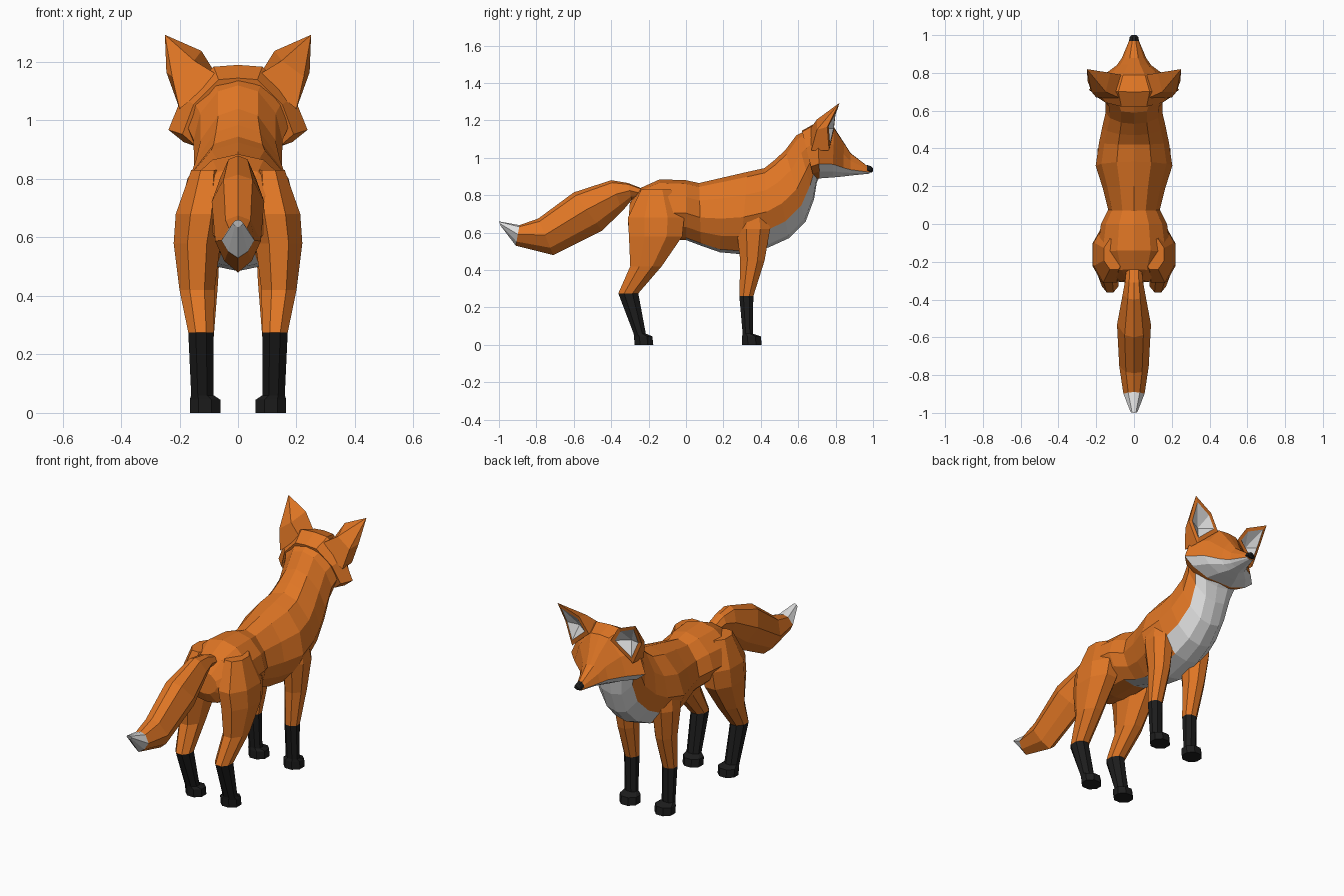
import bpy, bmesh, math
from mathutils import Vector
from mathutils.bvhtree import BVHTree

cube = bpy.data.objects.get("Cube")
if cube:
    bpy.data.objects.remove(cube, do_unlink=True)


def make_material(name, colour):
    mat = bpy.data.materials.new(name)
    mat.use_nodes = True
    mat.diffuse_color = (*colour, 1)
    mat.node_tree.nodes["Principled BSDF"].inputs["Base Color"].default_value = (*colour, 1)
    return mat


MATERIALS = [make_material("orange_fur", (0.74, 0.18, 0.018)),
             make_material("white_fur", (0.74, 0.74, 0.74)),
             make_material("black_fur", (0.012, 0.012, 0.012))]
ORANGE, WHITE, BLACK = range(3)


def finish(name, bm, mirror=False):
    """Turn a bmesh into a flat shaded object, optionally mirrored across x."""
    bmesh.ops.recalc_face_normals(bm, faces=bm.faces)
    mesh = bpy.data.meshes.new(name)
    bm.to_mesh(mesh)
    obj = bpy.data.objects.new(name, mesh)
    bpy.context.collection.objects.link(obj)
    for mat in MATERIALS:
        mesh.materials.append(mat)
    if mirror:
        obj.modifiers.new("Mirror", 'MIRROR').use_mirror_merge = False
    return obj


def skin(rings, colour):
    """Bridge equal rings of points; colour(section, strip) picks the material."""
    bm = bmesh.new()
    loops = [[bm.verts.new(p) for p in ring] for ring in rings]
    n = len(loops[0])
    for s, (a, b) in enumerate(zip(loops, loops[1:])):
        for k in range(n):
            m = (k + 1) % n
            face = bm.faces.new((a[k], a[m], b[m], b[k]))
            face.material_index = colour(s, k)
    for s, loop in ((0, loops[0]), (len(loops) - 2, loops[-1])):
        bm.faces.new(loop).material_index = colour(s, 0)
    return bm


def section_ring(section, profile):
    """Symmetric ring between a top and a bottom point in the side plane."""
    top_y, top_z, low_y, low_z, width = section
    half = [Vector((w * width, top_y + (low_y - top_y) * t, top_z + (low_z - top_z) * t))
            for t, w in profile]
    return half + [Vector((-p.x, p.y, p.z)) for p in half[-2:0:-1]]


def loft(sections, profile, colour):
    last = len(profile) - 1
    return skin([section_ring(s, profile) for s in sections],
                lambda s, k: colour(s, min(k, 2 * last - 1 - k)))


# Body and neck: sections are top y, z, bottom y, z, half width
body_profile = [(0, 0), (.06, .45), (.28, .85), (.55, 1), (.78, .8), (.96, .42), (1, 0)]
body_sections = [
    (-.30, .76, -.31, .64, .08),
    (-.24, .84, -.28, .58, .15),
    (-.14, .885, -.16, .56, .195),
    (0, .88, 0, .56, .175),
    (.07, .865, .08, .53, .137),
    (.2, .895, .18, .495, .165),
    (.33, .925, .29, .485, .203),
    (.42, .945, .44, .52, .185),
    (.47, .985, .55, .57, .168),
    (.53, 1.04, .64, .66, .15),
    (.59, 1.12, .685, .78, .152),
    (.64, 1.145, .70, .87, .18),
    (.70, 1.16, .72, .91, .19)]


def body_colour(section, strip):
    chest = section >= 7 and strip >= 4
    belly = section >= 3 and strip >= 5
    return WHITE if chest or belly else ORANGE


finish("body", loft(body_sections, body_profile, body_colour))

# Head and muzzle
head_profile = [(0, 0), (.02, .35), (.35, .8), (.74, 1), (.88, .78), (1, .35), (1, 0)]
head_sections = [
    (.62, 1.145, .685, .885, .19),
    (.70, 1.19, .715, .89, .238),
    (.79, 1.165, .785, .895, .165),
    (.845, 1.08, .84, .90, .09),
    (.88, 1.025, .88, .905, .064),
    (.98, .948, .98, .915, .022)]
head = loft(head_sections, head_profile,
            lambda s, k: WHITE if s >= 1 and k >= 3 else ORANGE)
head_tree = BVHTree.FromBMesh(head)
finish("head", head)

# Nose
nose_sections = [(.968, .962, .968, .925, .026), (.99, .955, .99, .92, .024),
                 (1, .943, 1, .928, .012)]
finish("nose", loft(nose_sections, head_profile, lambda s, k: BLACK))

# Eyes: thin almond plates laid on the face
eyes = bmesh.new()
outline = [(.125, .79, 1.06), (.105, .815, 1.068), (.078, .84, 1.035), (.1, .82, 1.04)]
corners = []
for point in outline:
    spot, normal, _, _ = head_tree.find_nearest(Vector(point))
    corners.append(eyes.verts.new(spot + normal * .005))
eyes.faces.new(corners).material_index = BLACK
finish("eyes", eyes, mirror=True)

# Ears: orange shell behind, rim and hollow white inside in front
ears = bmesh.new()
opening = [Vector(p) for p in ((.07, .79, 1.15), (.125, .80, 1.238), (.25, .82, 1.293),
                               (.245, .755, 1.165), (.195, .765, 1.04))]
back = [Vector(p) for p in ((.06, .66, 1.15), (.15, .70, 1.205), (.225, .70, 1.15),
                            (.2, .67, 1.04))]
centre = sum(opening, Vector()) / len(opening)
rim = [ears.verts.new(p) for p in opening]
inner = [ears.verts.new(p.lerp(centre, .25)) for p in opening]
shell = [ears.verts.new(p) for p in back]
pit = ears.verts.new(centre + Vector((-.01, -.05, -.02)))
for i in range(len(rim)):
    j = (i + 1) % len(rim)
    ears.faces.new((rim[i], rim[j], inner[j], inner[i]))
    ears.faces.new((inner[i], inner[j], pit)).material_index = WHITE
tip = rim[2]
for face in ((rim[0], rim[1], shell[1], shell[0]), (rim[1], tip, shell[1]),
             (tip, shell[2], shell[1]), (tip, rim[3], shell[2]),
             (rim[3], rim[4], shell[3], shell[2]), shell,
             (rim[0], shell[0], shell[3], rim[4])):
    ears.faces.new(face)
finish("ears", ears, mirror=True)

# Tail with a white tip
tail_profile = [(0, 0), (.08, .55), (.45, 1), (.8, .6), (1, 0)]
tail_sections = [
    (-.22, .83, -.24, .78, .04),
    (-.31, .865, -.29, .775, .047),
    (-.40, .88, -.34, .715, .06),
    (-.60, .815, -.45, .61, .09),
    (-.79, .675, -.71, .48, .078),
    (-.89, .64, -.91, .53, .056),
    (-1, .66, -.99, .635, .018)]
finish("tail", loft(tail_sections, tail_profile,
                    lambda s, k: WHITE if s == len(tail_sections) - 2 else ORANGE))


def legs(name, levels, sock):
    """Leg from octagonal levels: x range, y range, height; black from level sock."""
    rings = []
    for x0, x1, y0, y1, z in levels:
        ring = []
        for k in range(8):
            a = math.tau * (k + .5) / 8
            ring.append(((x0 + x1) / 2 + (x1 - x0) / 2 * math.cos(a) / math.cos(math.pi / 8),
                         (y0 + y1) / 2 + (y1 - y0) / 2 * math.sin(a) / math.cos(math.pi / 8), z))
        rings.append(ring)
    finish(name, skin(rings, lambda s, k: BLACK if s >= sock else ORANGE), mirror=True)


# Hind legs
legs("hind_legs", [
    (.05, .16, -.24, -.08, .83),
    (.04, .213, -.31, -.01, .68),
    (.06, .22, -.305, -.02, .58),
    (.08, .2, -.298, -.13, .42),
    (.083, .17, -.362, -.255, .275),
    (.083, .16, -.28, -.215, .06),
    (.06, .165, -.278, -.18, .045),
    (.06, .165, -.275, -.175, 0)], 4)

# Front legs
legs("front_legs", [
    (.09, .165, .29, .42, .8),
    (.06, .193, .27, .45, .62),
    (.068, .175, .29, .42, .45),
    (.083, .16, .285, .36, .26),
    (.083, .155, .303, .357, .06),
    (.06, .165, .3, .4, .045),
    (.06, .165, .3, .405, 0)], 3)
